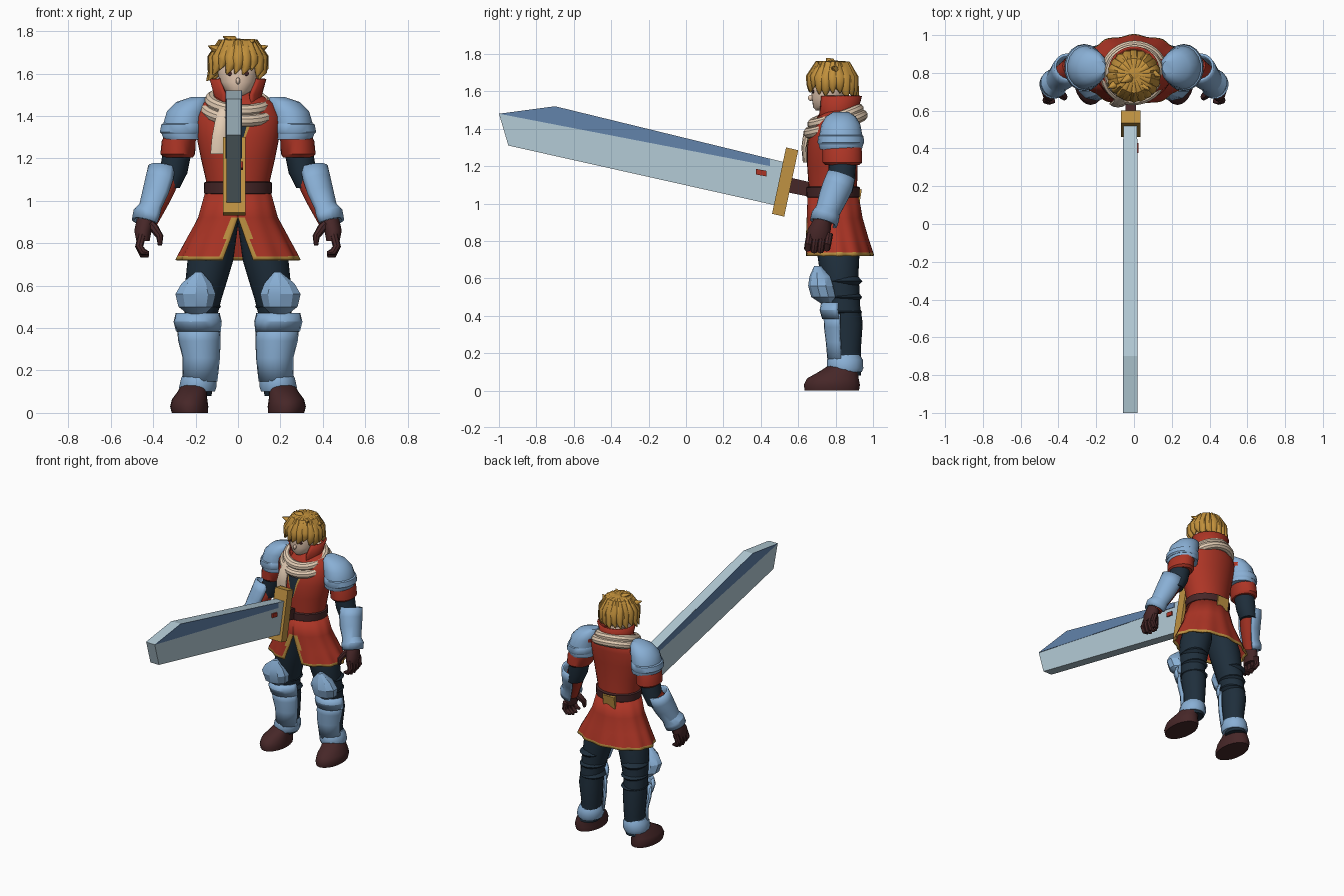
import bpy, bmesh, math, random
from mathutils import Vector, Matrix

cube = bpy.data.objects.get("Cube")
if cube:
    bpy.data.objects.remove(cube, do_unlink=True)
random.seed(4)
TAU = math.tau


def material(name, r, g, b):
    """Flat material from display values."""
    mat = bpy.data.materials.new(name)
    color = [(c / 255) ** 2.2 for c in (r, g, b)] + [1]
    mat.use_nodes = True
    mat.diffuse_color = color
    shader = mat.node_tree.nodes["Principled BSDF"]
    shader.inputs["Base Color"].default_value = color
    shader.inputs["Roughness"].default_value = 0.8
    return mat


RED = material("tunic red", 172, 56, 42)
GOLD = material("trim gold", 190, 145, 68)
HAIR = material("hair blond", 192, 143, 62)
ARMOR = material("armor blue", 136, 174, 212)
STEEL = material("blade steel", 178, 202, 213)
EDGE = material("blade edge blue", 98, 130, 170)
NAVY = material("cloth navy", 36, 50, 62)
BROWN = material("leather brown", 72, 43, 44)
SKIN = material("skin", 236, 206, 182)
CREAM = material("scarf cream", 226, 203, 178)


def finish(name, bm, *mats, mirror=False, shell=0, rule=None, angle=40):
    """Turn a bmesh into a shaded object, optionally mirrored or thickened."""
    bmesh.ops.remove_doubles(bm, verts=bm.verts, dist=0.0002)
    bmesh.ops.recalc_face_normals(bm, faces=bm.faces)
    if rule:
        for face in bm.faces:
            face.material_index = rule(face.calc_center_median())
    mesh = bpy.data.meshes.new(name)
    bm.to_mesh(mesh)
    bm.free()
    obj = bpy.data.objects.new(name, mesh)
    bpy.context.collection.objects.link(obj)
    for mat in mats:
        mesh.materials.append(mat)
    if shell:
        mod = obj.modifiers.new("thickness", "SOLIDIFY")
        mod.thickness, mod.offset = shell, 0
    if mirror:
        obj.modifiers.new("mirror", "MIRROR")
    bpy.ops.object.select_all(action="DESELECT")
    bpy.context.view_layer.objects.active = obj
    obj.select_set(True)
    bpy.ops.object.shade_smooth_by_angle(angle=math.radians(angle))
    return obj


def tube(bm, rings, n=20, arc=None, along=False, pleat=0):
    """Skin rings (x, y, z, rx, ry[, gap]) listed upward; angle zero is the front."""
    rows = []
    for i, (x, y, z, rx, ry, *gap) in enumerate(rings):
        center = Vector((x, y, z))
        turn = Matrix.Identity(3)
        if along:
            low, high = rings[max(i - 1, 0)], rings[min(i + 1, len(rings) - 1)]
            tangent = Vector(high[:3]) - Vector(low[:3])
            turn = Vector((0, 0, 1)).rotation_difference(tangent).to_matrix()
        start, end = arc or (0, TAU)
        if gap:
            start, end = start + gap[0], end - gap[0]
        row = []
        for k in range(n + 1 if arc else n):
            a = start + (end - start) * k / n
            s = 1 + pleat * (len(rings) - i) * math.cos(12 * a)
            row.append(bm.verts.new(center + turn @ Vector((rx * s * math.sin(a), -ry * s * math.cos(a), 0))))
        rows.append(row)
    for a, b in zip(rows, rows[1:]):
        for k in range(n):
            j = (k + 1) % len(a)
            bm.faces.new((a[k], a[j], b[j], b[k]))
    if not arc:
        bm.faces.new(rows[0])
        bm.faces.new(rows[-1])


def loft(name, mat, rings, mirror=False, shell=0, angle=40, **options):
    bm = bmesh.new()
    tube(bm, rings, **options)
    return finish(name, bm, mat, mirror=mirror, shell=shell, angle=angle)


def ball(bm, center, size):
    scale = Matrix.Diagonal((*size, 1))
    bmesh.ops.create_uvsphere(bm, u_segments=24, v_segments=14, radius=1, matrix=Matrix.Translation(center) @ scale)


def prism(name, mat, outline, x0, x1):
    """Extrude a side outline of (y, z) points across x."""
    bm = bmesh.new()
    face = bm.faces.new([bm.verts.new((x0, y, z)) for y, z in outline])
    new = bmesh.ops.extrude_face_region(bm, geom=[face])["geom"]
    bmesh.ops.translate(bm, vec=(x1 - x0, 0, 0), verts=[v for v in new if isinstance(v, bmesh.types.BMVert)])
    return finish(name, bm, mat, angle=20)


# Sword, with its grip running back through the waist
prism("sword_blade", STEEL, [(-1, 1.48), (-.7, 1.52), (.53, 1.22), (.48, .99), (-.95, 1.31)], -.055, .015)
for side, x in (("left", .015), ("right", -.058)):
    prism(f"blade_edge_{side}", EDGE, [(-1, 1.48), (-.7, 1.52), (.45, 1.239), (.45, 1.2)], x, x + .003)
prism("blade_plaque", RED, [(.375, 1.185), (.43, 1.175), (.43, 1.145), (.375, 1.155)], .015, .024)
prism("sword_guard", GOLD, [(.535, 1.3), (.6, 1.285), (.525, .93), (.46, .945)], -.07, .035)
prism("sword_grip", BROWN, [(.55, 1.14), (.9, 1.06), (.89, .99), (.54, 1.06)], -.045, .01)
prism("sword_pommel", GOLD, [(.87, 1.09), (.94, 1.075), (.925, .985), (.86, 1.0)], -.065, .03)

# Legs
loft("leg", NAVY, [(.19, .86, .08, .065, .075), (.175, .855, .22, .068, .08), (.18, .855, .36, .08, .09),
                   (.175, .84, .46, .078, .09), (.165, .83, .54, .088, .098), (.15, .82, .62, .098, .102),
                   (.13, .815, .72, .108, .112), (.08, .8, .92, .085, .11)], mirror=True)
bm = bmesh.new()
for z in (.42, .5, .585):
    tube(bm, [(.172, .845, z - .02, .07, .08), (.17, .843, z, .09, .1), (.168, .84, z + .025, .07, .08)])
finish("trouser_folds", bm, NAVY, mirror=True)
loft("boot", BROWN, [(.227, .78, 0, .085, .145), (.23, .78, .03, .09, .15), (.228, .785, .065, .083, .138),
                     (.215, .815, .1, .07, .105), (.2, .845, .135, .065, .08)], mirror=True)
loft("ankle_cuff", ARMOR, [(.19, .85, .1, .083, .09), (.19, .85, .12, .09, .098), (.185, .85, .165, .085, .095),
                           (.185, .85, .19, .07, .08)], mirror=True, n=14)
loft("shin_guard", ARMOR, [(.18, .85, .15, .078, .085), (.173, .845, .26, .083, .09), (.182, .845, .34, .095, .1),
                           (.187, .845, .41, .098, .102)], mirror=True, n=10, arc=(-1.35, 1.35), shell=.015, angle=25)
loft("shin_guard_top", ARMOR, [(.187, .835, .385, .1, .1), (.19, .83, .43, .108, .108), (.19, .83, .47, .098, .1)],
     mirror=True, n=10, arc=(-1.4, 1.4), shell=.015, angle=25)
loft("knee_guard", ARMOR, [(.195, .76, .46, .035, .03), (.2, .74, .5, .085, .07), (.2, .725, .56, .1, .072),
                           (.195, .72, .61, .075, .06), (.185, .705, .665, .015, .02)], mirror=True, n=10, angle=25)

# Tunic: flared skirt with a front slit, then the bodice and belt
skirt = [(0, .815, .72, .282, .18, .26), (0, .814, .737, .276, .177, .245), (0, .805, .82, .232, .16, .15),
         (0, .795, .92, .18, .142, .001), (0, .787, 1.04, .148, .13, 0)]
bm = bmesh.new()
tube(bm, skirt, n=72, arc=(0, TAU), pleat=.006)


def trimmed(c):
    slit = abs(c.x) < .025 + .075 * (.92 - c.z) / .2 and c.y < .75 and c.z < .93
    return int(c.z < .735 or slit)


finish("tunic_skirt", bm, RED, GOLD, shell=.012, rule=trimmed)
bodice = [(0, .787, 1.0, .147, .13), (0, .785, 1.1, .152, .13), (0, .783, 1.2, .175, .135), (0, .785, 1.3, .195, .138),
          (0, .8, 1.4, .205, .132), (0, .815, 1.46, .175, .115), (0, .815, 1.51, .09, .085)]
loft("tunic_bodice", RED, bodice, n=32)
for name, mat, out, half in (("neckline_trim", GOLD, .004, .36), ("neckline_inset", NAVY, .007, .26)):
    gaps = (half - .015, half / 2, 0)
    loft(name, mat, [(x, y, z, rx + out, ry + out, g) for (x, y, z, rx, ry), g in zip(bodice[2:5], gaps)],
         n=10, arc=(-half, half))
loft("belt", BROWN, [(0, .787, z, .147 + r, .13 + r) for z, r in ((1.03, .003), (1.035, .012), (1.085, .014), (1.09, .004))], n=32)

# Collar and scarf
loft("collar", RED, [(0, .81, 1.43, .125, .115, .5), (0, .81, 1.5, .108, .105, .55), (0, .815, 1.575, .128, .12, .75)],
     n=28, arc=(0, TAU), shell=.012)
for name, z, radius in (("scarf_lower_loop", 1.425, .15), ("scarf_upper_loop", 1.465, .128)):
    bpy.ops.mesh.primitive_torus_add(major_segments=36, minor_segments=10, major_radius=radius, minor_radius=.03,
                                     location=(0, .8, z), rotation=(.32, .08, 0))
    loop = bpy.context.object
    loop.name = name
    loop.data.materials.append(CREAM)
    bpy.ops.object.shade_smooth_by_angle()
loft("scarf_tail", CREAM, [(-.09, .637, 1.22, .042, .012), (-.085, .635, 1.3, .04, .018),
                           (-.075, .65, 1.38, .035, .022), (-.06, .69, 1.44, .03, .02)], n=10)

# Arms
loft("sleeve", RED, [(.282, .836, 1.205, .07, .09), (.284, .836, 1.22, .082, .106), (.28, .835, 1.28, .08, .105),
                     (.245, .83, 1.36, .08, .1), (.2, .83, 1.43, .06, .08)], mirror=True)
loft("upper_arm", NAVY, [(.33, .83, 1.06, .055, .06), (.305, .835, 1.13, .066, .07), (.285, .835, 1.24, .068, .075)], mirror=True)
loft("forearm", RED, [(.425, .735, .9, .045, .045), (.375, .785, 1.02, .06, .06), (.325, .83, 1.12, .058, .06)],
     mirror=True, along=True)
loft("vambrace", ARMOR, [(.43, .735, .895, .066, .068), (.42, .745, .93, .07, .07), (.405, .758, .96, .058, .06),
                         (.378, .785, 1.03, .068, .07), (.36, .81, 1.09, .072, .075), (.348, .83, 1.15, .07, .07)],
     mirror=True, n=14, arc=(-.75, 3.7), along=True, shell=.014, angle=25)
loft("pauldron", ARMOR, [(.255, .828, 1.29, .095, .112), (.26, .828, 1.31, .1, .118), (.257, .828, 1.36, .098, .116),
                         (.242, .828, 1.42, .095, .105), (.215, .828, 1.465, .078, .08), (.185, .828, 1.49, .035, .04)],
     mirror=True, n=18)
loft("pauldron_rim", ARMOR, [(.262, .828, 1.315, .1, .119), (.263, .828, 1.325, .107, .125),
                             (.26, .828, 1.36, .103, .121), (.255, .828, 1.367, .096, .112)], mirror=True, n=18)

# Gloves with curled fingers and a thumb
bm = bmesh.new()
tube(bm, [(.448, .705, .81, .032, .058), (.448, .712, .86, .042, .062), (.432, .73, .92, .045, .045)], n=14)
for k in range(4):
    y = .66 + .034 * k
    drop = .012 * abs(k - 1.5)
    tube(bm, [(.42, y - .01, .735 + drop, .008, .01), (.448, y - .01, .74 + drop, .018, .019),
              (.466, y - .005, .785, .019, .02), (.452, y + .005, .84, .02, .02)], n=8, along=True)
tube(bm, [(.368, .665, .79, .01, .012), (.368, .672, .83, .017, .02), (.395, .695, .87, .022, .026), (.425, .71, .9, .02, .02)],
     n=8, along=True)
finish("glove", bm, BROWN, mirror=True)

# Head
loft("neck", SKIN, [(0, .81, 1.44, .065, .07), (0, .8, 1.56, .06, .065)])
bm = bmesh.new()
tube(bm, [(0, .725, 1.497, .025, .03), (0, .745, 1.515, .06, .065), (0, .765, 1.56, .088, .092), (0, .775, 1.62, .1, .105),
          (0, .78, 1.69, .09, .1), (0, .78, 1.73, .04, .05)], n=24)
ball(bm, (0, .668, 1.565), (.01, .016, .016))
finish("head", bm, SKIN)
bm = bmesh.new()
ball(bm, (.038, .681, 1.6), (.014, .006, .011))
finish("eye", bm, BROWN, mirror=True)

# Hair: a cap covered with tapering locks
bm = bmesh.new()
ball(bm, (0, .795, 1.665), (.115, .115, .1))
for i in range(20):
    a = TAU * i / 20
    s, c = math.sin(a), math.cos(a)
    tip = 1.575 - .02 * c + .055 * max(c, 0) + random.uniform(-.02, .015) - .03 * (c < -.5)
    x, y = s * random.uniform(.118, .136), .785 - c * random.uniform(.12, .138)
    tube(bm, [(x - .015, y, tip, .003, .003), (.122 * s, .785 - .12 * c, tip + .035, .022, .022),
              (.115 * s, .783 - .112 * c, 1.67, .032, .032), (.07 * s, .785 - .07 * c, 1.735, .034, .034),
              (.02 * s, .79 - .02 * c, 1.752, .012, .012)], n=7, along=True)
for x, y, z, lean in ((-.03, .77, 1.78, -.04), (.05, .73, 1.765, .03), (-.1, .74, 1.735, -.04), (.1, .8, 1.735, .04)):
    tube(bm, [(x * .6, y + .01, z - .06, .035, .035), (x, y, z - .02, .024, .024), (x + lean, y - .02, z - .005, .003, .003)],
         n=7, along=True)
finish("hair", bm, HAIR, angle=50)
